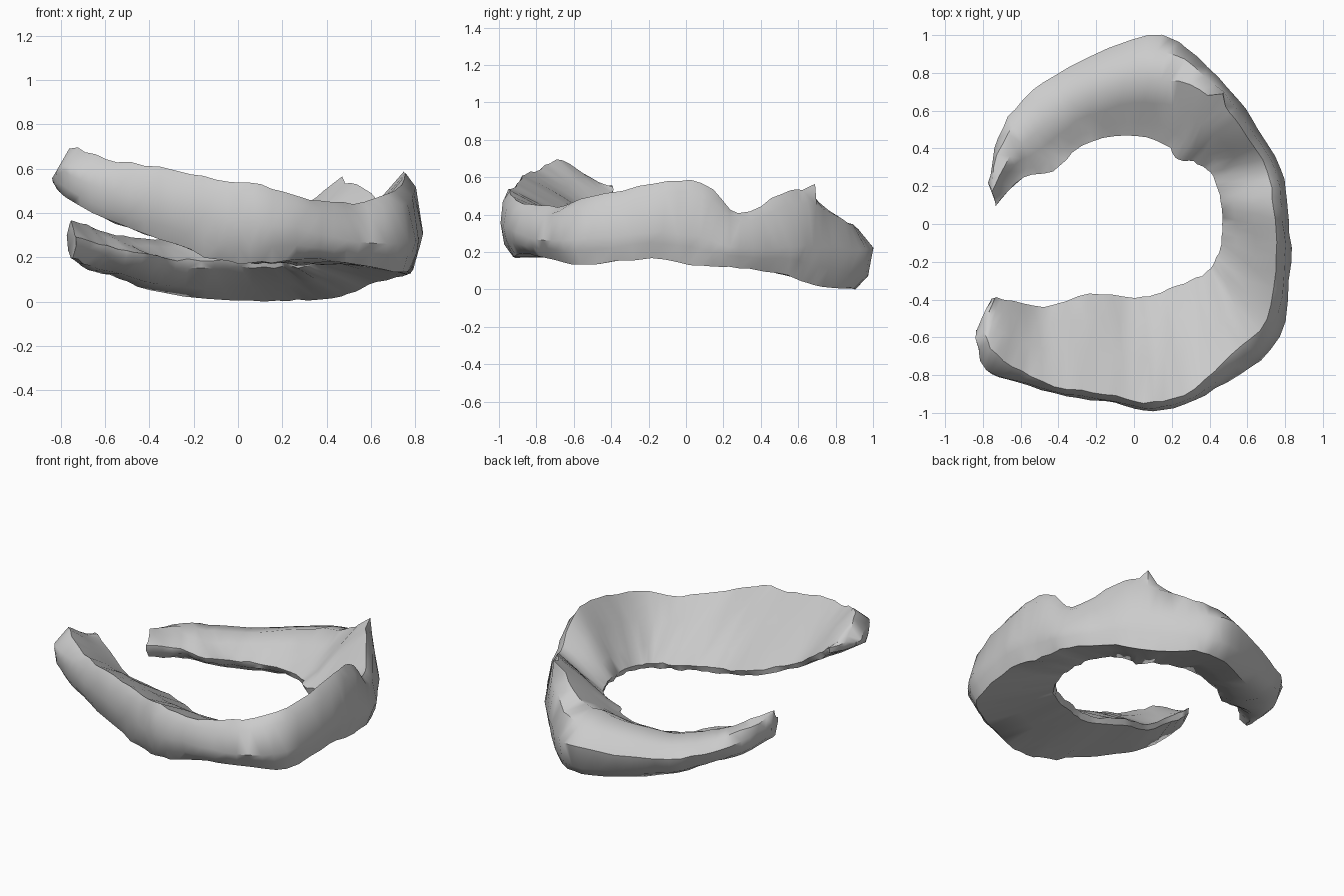
import bpy, bmesh, random
from mathutils import Vector

random.seed(4)
STEPS = 4   # rings between neighbouring stations

cube = bpy.data.objects.get("Cube")
if cube:
    bpy.data.objects.remove(cube, do_unlink=True)

# Plain grey surface
grey = bpy.data.materials.new("plain_grey")
grey.use_nodes = True
colour = (0.6, 0.6, 0.6, 1)
grey.diffuse_color = colour
grey.node_tree.nodes["Principled BSDF"].inputs["Base Color"].default_value = colour

# Stations along the open ring, in hundredths:
# inner x, inner y, outer x, outer y, inner height, ridge height, outer bottom height
STATIONS = [
    (-75, -39, -84, -57, 55, 58, 53),
    (-68, -40, -79, -77, 49, 70, 48),
    (-48, -44, -62, -84, 36, 65, 38),
    (-24, -37, -36, -91, 27, 61, 29),
    (0, -39, -10, -95, 21, 56, 19),
    (15, -36, 10, -99, 20, 53, 18),
    (30, -30, 32, -93, 19, 47, 20),
    (40, -24, 55, -80, 20, 45, 17),
    (45, -15, 77, -60, 21, 50, 14),
    (47, -4, 83, -20, 22, 57, 17),
    (46, 12, 81, 8, 22, 58, 13),
    (42, 25, 78, 29, 21, 41, 12),
    (34, 32, 62, 56, 19, 52, 8),
    (24, 34, 49, 72, 18, 53, 3),
    (16, 42, 28, 93, 18, 41, 1),
    (-5, 47, 8, 100, 18, 36, 1),
    (-28, 41, -35, 83, 18, 29, 4),
    (-43, 28, -59, 66, 21, 30, 11),
    (-58, 25, -72, 46, 24, 34, 15),
    (-73, 10, -77, 22, 28, 37, 20),
]


def spline(p0, p1, p2, p3, t):
    """Smooth value between p1 and p2."""
    return 0.5 * (2 * p1 + (p2 - p0) * t + (2 * p0 - 5 * p1 + 4 * p2 - p3) * t * t
                  + (3 * p1 - p0 - 3 * p2 + p3) * t ** 3)


def resample(rows):
    last = len(rows) - 1
    for i in range(last):
        group = [rows[min(max(i + k, 0), last)] for k in (-1, 0, 1, 2)]
        for s in range(STEPS):
            yield [spline(*vals, s / STEPS) / 100 for vals in zip(*group)]
    yield [v / 100 for v in rows[last]]


def clamp(value):
    return min(max(value, 0), 1)


def section(row, progress):
    """Wedge profile: thin inner lip, sloping top, ridge, outer wall, underside."""
    ix, iy, ox, oy, lip, ridge, base = row
    inner, outer = Vector((ix, iy)), Vector((ox, oy))
    tip = clamp(1 - progress / 0.14)             # front tip peaks inside its edge
    side = clamp((progress - 0.3) / 0.07) * clamp((0.78 - progress) / 0.15)  # wall leans inward
    back = clamp((progress - 0.68) / 0.1)        # back arm has a broad, flat crown
    tail = clamp((progress - 0.74) / 0.1)        # back arm is rounded underneath
    crest = 0.93 - 0.35 * tip - 0.14 * side - 0.4 * back
    tall = ridge - base
    profile = [
        (0.03, lip - 0.02),
        (0.0, lip + 0.015),
        (0.25 * crest, lip + 0.28 * (ridge - lip)),
        (0.6 * crest, lip + 0.64 * (ridge - lip)),
        (crest, ridge),
        (0.98 - 0.07 * side - 0.14 * back, ridge - (0.15 + 0.35 * tip - 0.05 * back) * tall),
        (1.0, base + (0.5 - 0.15 * side + 0.12 * back) * tall),
        (0.97 - 0.05 * tail, base + 0.2 * tall),
        (0.9 - 0.22 * tail, base),
        (0.5 - 0.15 * tail, (base + lip) / 2 - 0.01 - 0.03 * tail),
    ]
    return [(*inner.lerp(outer, f), z) for f, z in profile]


# Crescent body, lofted ring by ring
bm = bmesh.new()
rows = list(resample(STATIONS))
rings = []
for n, row in enumerate(rows):
    ring = []
    for x, y, z in section(row, n / (len(rows) - 1)):
        jitter = [random.uniform(-0.006, 0.006) for _ in range(3)]
        ring.append(bm.verts.new(Vector((x, y, z)) + Vector(jitter)))
    rings.append(ring)

for a, b in zip(rings, rings[1:]):
    for k in range(len(a)):
        j = (k + 1) % len(a)
        bm.faces.new((a[k], a[j], b[j], b[k]))
bm.faces.new(rings[0])
bm.faces.new(rings[-1])

# Pointed peak on the outer ridge
peak = min((v for ring in rings for v in ring),
           key=lambda v: (v.co - Vector((0.46, 0.66, 0.54))).length)
peak.co = (0.47, 0.69, 0.57)

# Settle the lowest point on the ground
low = min(v.co.z for v in bm.verts)
bmesh.ops.translate(bm, verts=bm.verts, vec=(0, 0, -low))
bmesh.ops.triangulate(bm, faces=bm.faces)
bmesh.ops.recalc_face_normals(bm, faces=bm.faces)

mesh = bpy.data.meshes.new("crescent_body")
bm.to_mesh(mesh)
bm.free()
mesh.materials.append(grey)
body = bpy.data.objects.new("crescent_body", mesh)
bpy.context.collection.objects.link(body)
bpy.context.view_layer.objects.active = body
body.select_set(True)
bpy.ops.object.shade_smooth_by_angle(angle=0.8)
